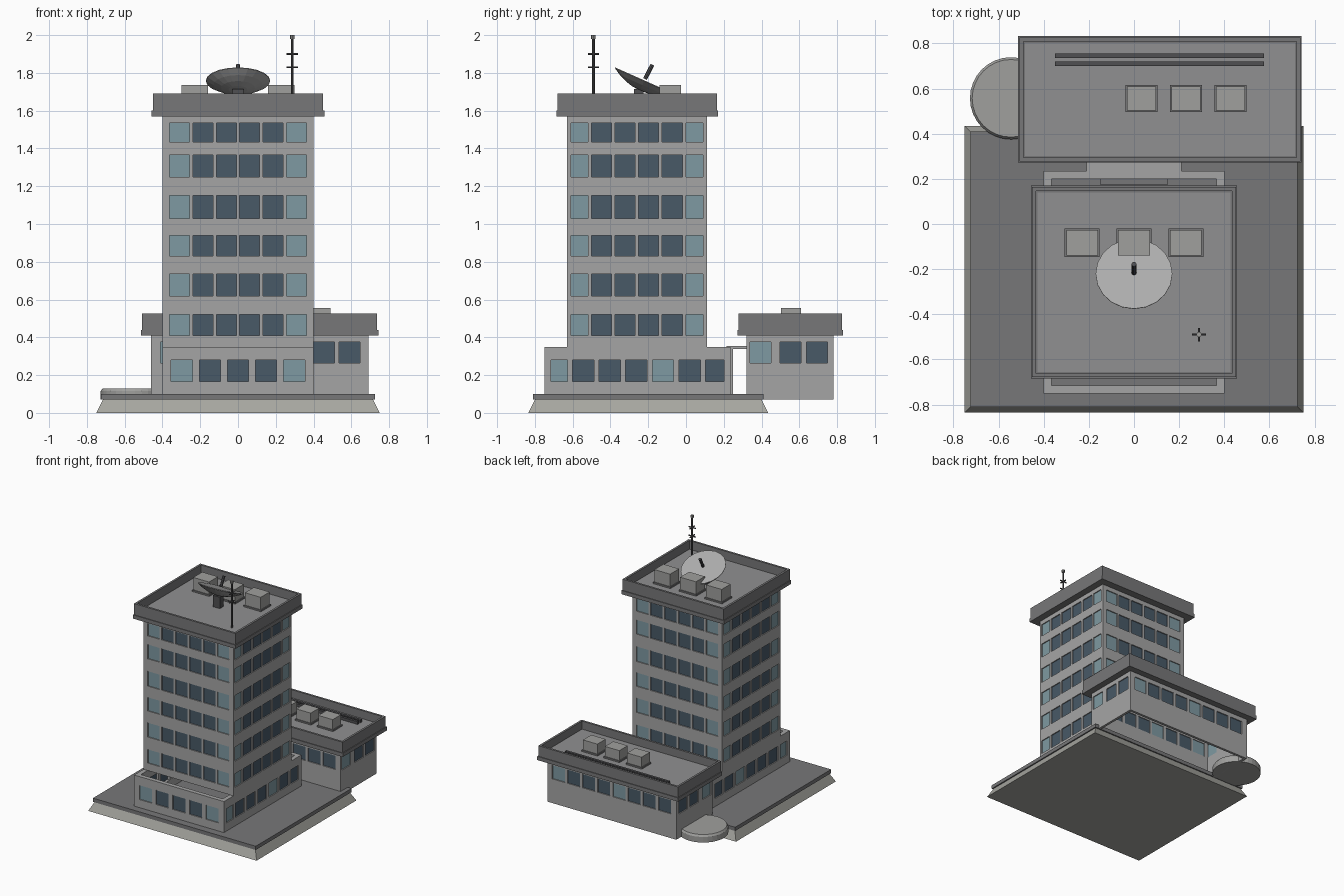
import bpy, bmesh, math
from mathutils import Vector, Matrix

if "Cube" in bpy.data.objects:
    bpy.data.objects.remove(bpy.data.objects["Cube"])

Z = Vector((0, 0, 1))


def mat(name, rgb):
    m = bpy.data.materials.new(name)
    m.diffuse_color = (*rgb, 1)
    m.use_nodes = True
    m.node_tree.nodes["Principled BSDF"].inputs["Base Color"].default_value = m.diffuse_color
    return m


WALL = mat("concrete", (0.375, 0.375, 0.375))
DECK = mat("roof_deck", (0.28, 0.28, 0.285))
UNIT = mat("unit_grey", (0.35, 0.35, 0.34))
BASE = mat("plinth_stone", (0.38, 0.38, 0.35))
DARK = mat("dark_glass", (0.065, 0.1, 0.135))
LIGHT = mat("light_glass", (0.21, 0.32, 0.36))
TRIM = mat("trim_grey", (0.185, 0.185, 0.19))
DISH = mat("dish_grey", (0.42, 0.42, 0.42))
METAL = mat("dark_metal", (0.08, 0.08, 0.085))


def finish(name, bm, material=WALL):
    me = bpy.data.meshes.new(name)
    bm.to_mesh(me)
    bm.free()
    ob = bpy.data.objects.new(name, me)
    bpy.context.collection.objects.link(ob)
    me.materials.append(material)
    return ob


def add_box(bm, lo, hi, taper=0):
    lo, hi = Vector(lo), Vector(hi)
    mid = (lo + hi) / 2
    m = Matrix.Translation(mid) @ Matrix.Diagonal((*(hi - lo), 1))
    for v in bmesh.ops.create_cube(bm, size=1, matrix=m)["verts"]:
        if taper and v.co.z > mid.z:
            v.co.x -= math.copysign(taper, v.co.x - mid.x)
            v.co.y -= math.copysign(taper, v.co.y - mid.y)


def box(name, lo, hi, material=WALL, taper=0):
    bm = bmesh.new()
    add_box(bm, lo, hi, taper)
    return finish(name, bm, material)


def rod(name, a, b, r, material, sides=8):
    a, b = Vector(a), Vector(b)
    bm = bmesh.new()
    m = Matrix.Translation((a + b) / 2) @ Z.rotation_difference(b - a).to_matrix().to_4x4()
    bmesh.ops.create_cone(bm, cap_ends=True, segments=sides, radius1=r, radius2=r,
                          depth=(b - a).length, matrix=m)
    return finish(name, bm, material)


def wall(name, start, u, width, z0, z1, rows, cols, w, thick=0.02, light=()):
    """Wall panel with real window openings and recessed panes; outside is u x Z."""
    start, u = Vector((*start, 0)), Vector((*u, 0))
    n = u.cross(Z)
    us = [0] + [c + s * w / 2 for c in cols for s in (-1, 1)] + [width]
    vs = [z0] + [z for r in rows for z in r] + [z1]
    bm = bmesh.new()
    panes = {False: bmesh.new(), True: bmesh.new()}
    for i in range(len(us) - 1):
        for j in range(len(vs) - 1):
            if us[i + 1] - us[i] < 1e-4 or vs[j + 1] - vs[j] < 1e-4:
                continue
            if i % 2 and j % 2:
                p = start + u * us[i] - n * 0.014 + Z * vs[j]
                q = start + u * us[i + 1] - n * 0.008 + Z * vs[j + 1]
                lo = [min(a, b) for a, b in zip(p, q)]
                hi = [max(a, b) for a, b in zip(p, q)]
                add_box(panes[i // 2 in light], lo, hi)
            else:
                bm.faces.new([bm.verts.new(start + u * us[a] + Z * vs[b])
                              for a, b in ((i, j), (i + 1, j), (i + 1, j + 1), (i, j + 1))])
    bmesh.ops.remove_doubles(bm, verts=bm.verts, dist=1e-5)
    mod = finish(name, bm).modifiers.new("thickness", "SOLIDIFY")
    mod.thickness, mod.offset = thick, -1
    for key, m in ((False, DARK), (True, LIGHT)):
        if panes[key].verts:
            finish(name + ("_light_panes" if key else "_dark_panes"), panes[key], m)
        else:
            panes[key].free()


def spread(first, last, count):
    return [first + (last - first) * i / (count - 1) for i in range(count)]


def roof(name, x0, x1, y0, y1, z0, z1, z2, floor):
    """Lower band, then a parapet sunk to the roof floor."""
    box(name + "_band", (x0, y0, z0), (x1, y1, z1), TRIM)
    bm = bmesh.new()
    e = 0.006
    add_box(bm, (x0 + e, y0 + e, z1), (x1 - e, y1 - e, z2))
    top = max(bm.faces, key=lambda f: f.calc_center_median().z)
    bmesh.ops.inset_region(bm, faces=[top], thickness=0.024)
    lip = bmesh.ops.extrude_face_region(bm, geom=[top])
    bmesh.ops.translate(bm, vec=(0, 0, floor - z2),
                        verts=[g for g in lip["geom"] if isinstance(g, bmesh.types.BMVert)])
    if top.is_valid:
        bmesh.ops.delete(bm, geom=[top], context="FACES_ONLY")
    finish(name + "_parapet", bm, TRIM)
    box(name + "_deck", (x0 + 0.03, y0 + 0.03, floor - 0.005),
        (x1 - 0.03, y1 - 0.03, floor + 0.003), DECK)


def roof_unit(name, x, y, floor, top, sx=0.077, sy=0.064):
    box(name + "_curb", (x - sx, y - sy, floor), (x + sx, y + sy, floor + 0.015), TRIM)
    box(name, (x - sx + 0.007, y - sy + 0.007, floor + 0.01),
        (x + sx - 0.007, y + sy - 0.007, top), UNIT)


# plinth and paving slab
box("plinth", (-0.75, -0.835, 0), (0.75, 0.435, 0.07), BASE, taper=0.035)
box("paving_slab", (-0.725, -0.81, 0.07), (0.725, 0.41, 0.1), TRIM)

# podium ring
prow = [(0.165, 0.28)]
pf = spread(0.103, 0.697, 5)
ps = spread(0.065, 0.91, 7)
wall("podium_front", (-0.4, -0.75), (1, 0), 0.8, 0.1, 0.35, prow, pf, 0.113, 0.035, (0, 4))
wall("podium_right", (0.4, -0.75), (0, 1), 0.985, 0.1, 0.35, prow, ps, 0.113, 0.035, (0, 4))
wall("podium_left", (-0.4, 0.235), (0, -1), 0.985, 0.1, 0.35, prow,
     [0.985 - c for c in reversed(ps)], 0.113, 0.035, (2, 6))
wall("podium_back", (0.4, 0.235), (-1, 0), 0.8, 0.1, 0.35, [(0.1, 0.32)], [0.4], 0.3, 0.035)
box("inner_door_head", (-0.15, 0.175, 0.3), (0.15, 0.21, 0.34), TRIM)

# tower walls, six storeys
rows = [(0.41, 0.52), (0.62, 0.735), (0.83, 0.94), (1.03, 1.15), (1.25, 1.365), (1.435, 1.535)]
tf = spread(0.09, 0.71, 6)
ts = spread(0.058, 0.682, 6)
for nm, st, u, wd, cols in (("front", (-0.4, -0.63), (1, 0), 0.8, tf),
                            ("right", (0.4, -0.63), (0, 1), 0.74, ts),
                            ("back", (0.4, 0.11), (-1, 0), 0.8, tf),
                            ("left", (-0.4, 0.11), (0, -1), 0.74, ts)):
    wall("tower_" + nm, st, u, wd, 0.35, 1.575, rows, cols, 0.106, 0.02, (0, 5))
roof("tower_roof", -0.457, 0.457, -0.685, 0.17, 1.57, 1.6, 1.69, 1.62)
for i, x in enumerate((-0.23, 0, 0.23)):
    roof_unit(f"tower_roof_unit_{i}", x, -0.083, 1.62, 1.735)

# rear annex, open underneath
arow = [(0.265, 0.375)]
al = spread(0.105, 1.05, 8)
for nm, st, u, wd, cols, li in (
        ("front", (-0.46, 0.32), (1, 0), 1.15, al, (0, 3)),
        ("right", (0.69, 0.32), (0, 1), 0.46, [0.073, 0.233, 0.373], (0,)),
        ("back", (0.69, 0.78), (-1, 0), 1.15, [1.15 - c for c in reversed(al)], (0, 4)),
        ("left", (-0.46, 0.78), (0, -1), 0.46, [0.087, 0.227, 0.387], (2,))):
    wall("annex_" + nm, st, u, wd, 0.07, 0.415, arow, cols, 0.112, 0.02, li)
roof("annex_roof", -0.513, 0.743, 0.272, 0.832, 0.41, 0.44, 0.525, 0.46)
for i, x in enumerate((0.033, 0.231, 0.427)):
    roof_unit(f"annex_roof_unit_{i}", x, 0.557, 0.46, 0.555, 0.071, 0.06)
for i, y in enumerate((0.711, 0.746)):
    box(f"annex_roof_duct_{i}", (-0.35, y - 0.01, 0.46), (0.575, y + 0.01, 0.485), METAL)

# canopy joining podium and annex, on slim posts
box("link_canopy", (-0.21, 0.215, 0.337), (0.21, 0.325, 0.355))
for i, x in enumerate((-0.2, 0.2)):
    box(f"link_post_{i}", (x - 0.01, 0.233, 0.1), (x + 0.01, 0.25, 0.34))

# round step at the annex side
bm = bmesh.new()
for r2, d, z in ((0.182, 0.045, 0.0925), (0.172, 0.015, 0.1225)):
    bmesh.ops.create_cone(bm, cap_ends=True, segments=32, radius1=0.182, radius2=r2, depth=d,
                          matrix=Matrix.Translation((-0.545, 0.557, z)))
finish("round_step", bm, UNIT)

# satellite dish: spun shell with a flat face, tilted back
bm = bmesh.new()
prof = [bm.verts.new((r, 0, -0.055 * (1 - (r / 0.17) ** 2) - 0.004))
        for r in (0, 0.05, 0.09, 0.13, 0.17)]
prof += [bm.verts.new(p) for p in ((0.17, 0, 0), (0, 0, 0))]
edges = [bm.edges.new(p) for p in zip(prof, prof[1:])]
bmesh.ops.spin(bm, geom=prof + edges, cent=(0, 0, 0), axis=(0, 0, 1), angle=math.tau, steps=20)
bmesh.ops.remove_doubles(bm, verts=bm.verts, dist=1e-4)
bmesh.ops.recalc_face_normals(bm, faces=bm.faces)
bmesh.ops.dissolve_limit(bm, angle_limit=0.01, verts=bm.verts, edges=bm.edges)
bmesh.ops.transform(bm, verts=bm.verts, matrix=Matrix.Translation((0, -0.22, 1.76))
                    @ Matrix.Rotation(math.radians(-24), 4, "X"))
finish("dish_bowl", bm, DISH)
box("dish_stand", (-0.03, -0.275, 1.62), (0.03, -0.225, 1.715), METAL)
box("dish_bracket", (-0.042, -0.265, 1.74), (0.042, -0.24, 1.768), METAL)
rod("dish_feed", (0, -0.217, 1.768), (0, -0.178, 1.843), 0.011, METAL)

# aerial mast with crossbars
mx, my = 0.288, -0.49
rod("mast", (mx, my, 1.62), (mx, my, 1.99), 0.007, METAL)
rod("mast_tip", (mx, my, 1.98), (mx, my, 2.0), 0.012, UNIT)
for i, z in enumerate((1.83, 1.9)):
    rod(f"mast_bar_x_{i}", (mx - 0.03, my, z), (mx + 0.03, my, z), 0.005, METAL)
    rod(f"mast_bar_y_{i}", (mx, my - 0.03, z), (mx, my + 0.03, z), 0.005, METAL)
